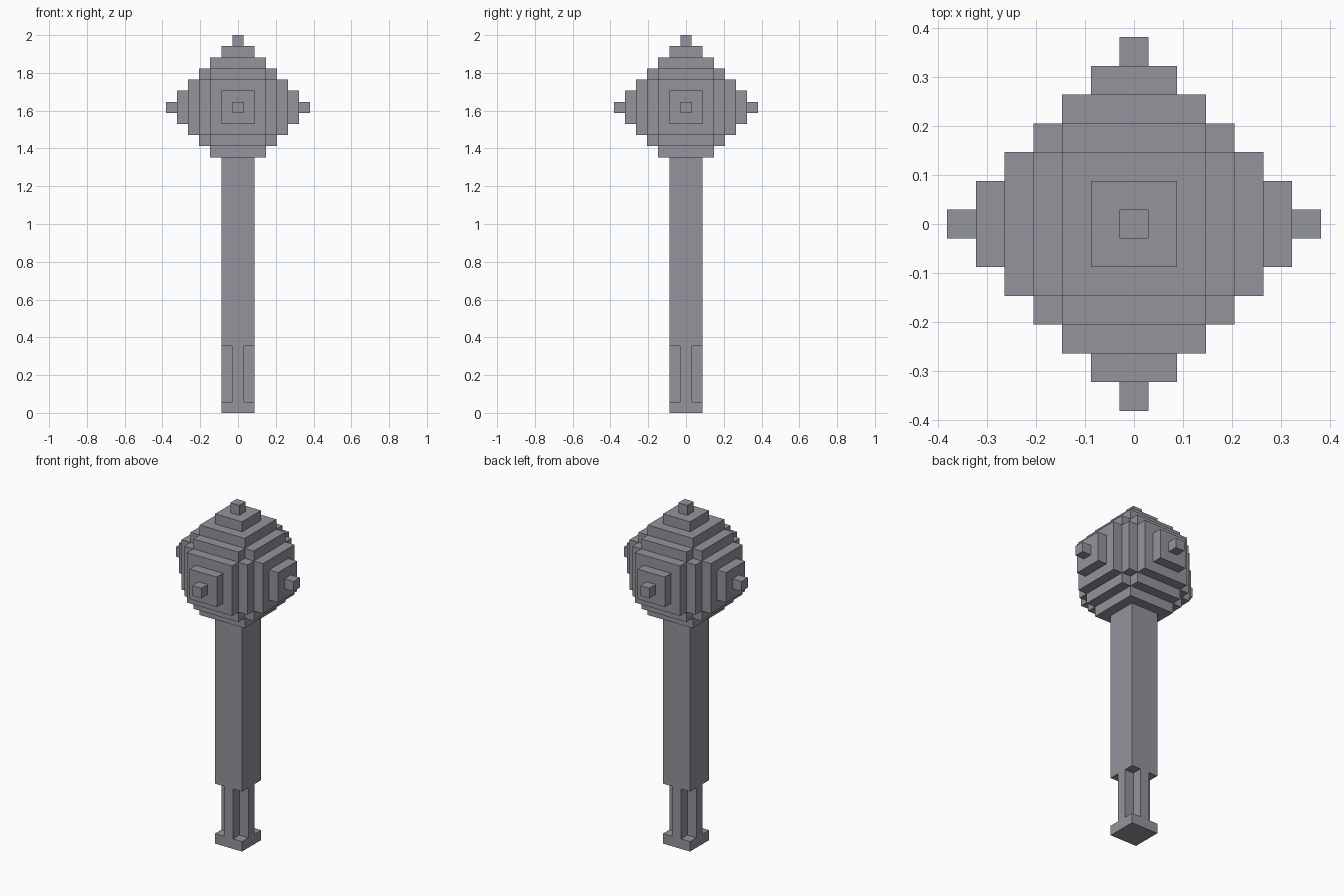
import bpy
import bmesh
import math
from itertools import permutations, product

U = 2 / 34          # edge of one block
HEAD_Z = 27.5       # head centre height, in blocks

cube = bpy.data.objects.get("Cube")
if cube:
    bpy.data.objects.remove(cube, do_unlink=True)

grey = bpy.data.materials.new("stone grey")
grey.use_nodes = True
colour = (0.29, 0.30, 0.33, 1)
grey.diffuse_color = colour
bsdf = grey.node_tree.nodes["Principled BSDF"]
bsdf.inputs["Base Color"].default_value = colour
bsdf.inputs["Roughness"].default_value = 0.8


def block_cells(half, centre_z):
    """Unit cells filling a box with the given half sizes."""
    spans = [range(-int(h), int(h) + 1) for h in half]
    return {(x, y, z + centre_z) for x, y, z in product(*spans)}


def build(name, cells):
    """Make one closed skin around a set of unit cells."""
    bm = bmesh.new()
    for cell in cells:
        for axis, sign in product(range(3), (-1, 1)):
            beside = list(cell)
            beside[axis] += sign
            if tuple(beside) in cells:
                continue
            ring = []
            for a, b in ((-1, -1), (1, -1), (1, 1), (-1, 1)):
                p = list(cell)
                p[axis] += sign / 2
                p[(axis + 1) % 3] += a / 2
                p[(axis + 2) % 3] += b / 2
                ring.append(bm.verts.new([c * U for c in p]))
            bm.faces.new(ring if sign > 0 else ring[::-1])
    bmesh.ops.remove_doubles(bm, verts=bm.verts, dist=U / 100)
    # merge flat neighbours into large faces
    bmesh.ops.dissolve_limit(bm, angle_limit=math.radians(1),
                             verts=bm.verts, edges=bm.edges)
    mesh = bpy.data.meshes.new(name)
    bm.to_mesh(mesh)
    bm.free()
    mesh.materials.append(grey)
    obj = bpy.data.objects.new(name, mesh)
    bpy.context.collection.objects.link(obj)
    return obj


# Stepped head: the same boxes repeated along every axis
head = set()
for size in ((6.5, 0.5, 0.5), (5.5, 1.5, 1.5), (4.5, 2.5, 2.5), (3.5, 3.5, 2.5)):
    for half in set(permutations(size)):
        head |= block_cells(half, HEAD_Z)
# the handle takes the place of the lower spike
head = {c for c in head if c[2] > HEAD_Z - 5}
build("mace_head", head)

# Handle: square pommel, cross-shaped grip, square shaft
handle = block_cells((1.5, 1.5, 0.5), 0.5)
for half in ((1.5, 0.5, 2.5), (0.5, 1.5, 2.5)):
    handle |= block_cells(half, 3.5)
handle |= block_cells((1.5, 1.5, 8.5), 14.5)
build("handle", handle)
